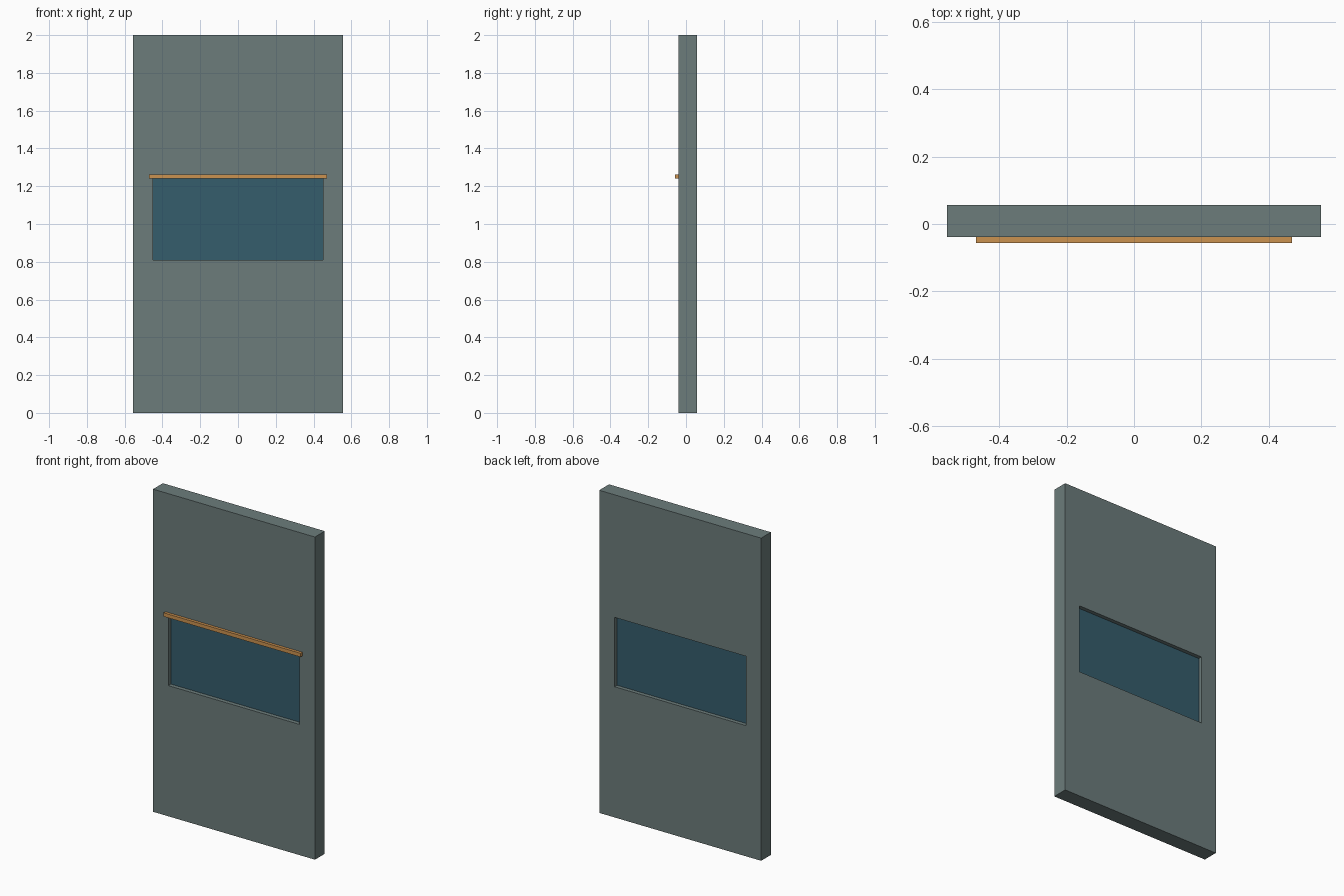
import bpy, bmesh

if "Cube" in bpy.data.objects:
    bpy.data.objects.remove(bpy.data.objects["Cube"])

def material(name, rgb):
    m = bpy.data.materials.new(name)
    m.diffuse_color = (*rgb, 1)
    m.use_nodes = True
    m.node_tree.nodes["Principled BSDF"].inputs["Base Color"].default_value = m.diffuse_color
    return m

GREY = material("grey_green_wall", (0.15, 0.202, 0.198))
BLUE = material("blue_glass", (0.036, 0.109, 0.15))
ORANGE = material("orange_trim", (0.60, 0.287, 0.08))

def finish(bm, name, mat):
    bmesh.ops.recalc_face_normals(bm, faces=bm.faces)
    me = bpy.data.meshes.new(name)
    bm.to_mesh(me)
    bm.free()
    me.materials.append(mat)
    ob = bpy.data.objects.new(name, me)
    bpy.context.collection.objects.link(ob)
    return ob

def box(name, x, y, z, mat):
    bm = bmesh.new()
    bmesh.ops.create_cube(bm, size=1)
    for v in bm.verts:
        v.co = [r[0] if c < 0 else r[1] for c, r in zip(v.co, (x, y, z))]
    return finish(bm, name, mat)

def framed_panel(name, outer, inner, y, mat):
    """Slab with a rectangular opening; outer / inner are (half width, z0, z1)."""
    bm = bmesh.new()
    def ring(w, z0, z1, yy):
        return [bm.verts.new(p) for p in
                ((-w, yy, z0), (w, yy, z0), (w, yy, z1), (-w, yy, z1))]
    rings = [ring(*outer, y[0]), ring(*inner, y[0]),
             ring(*inner, y[1]), ring(*outer, y[1])]
    for a, b in zip(rings, rings[1:] + rings[:1]):
        for i in range(4):
            j = (i + 1) % 4
            bm.faces.new((a[i], a[j], b[j], b[i]))
    return finish(bm, name, mat)

# wall slab with window opening
framed_panel("wall_panel", (0.555, 0, 2), (0.45, 0.81, 1.24), (-0.039, 0.057), GREY)
# recessed window pane
box("window_pane", (-0.45, 0.45), (-0.014, 0.033), (0.81, 1.24), BLUE)
# trim strip above the window, front only
box("trim_strip", (-0.47, 0.47), (-0.057, -0.039), (1.24, 1.263), ORANGE)
